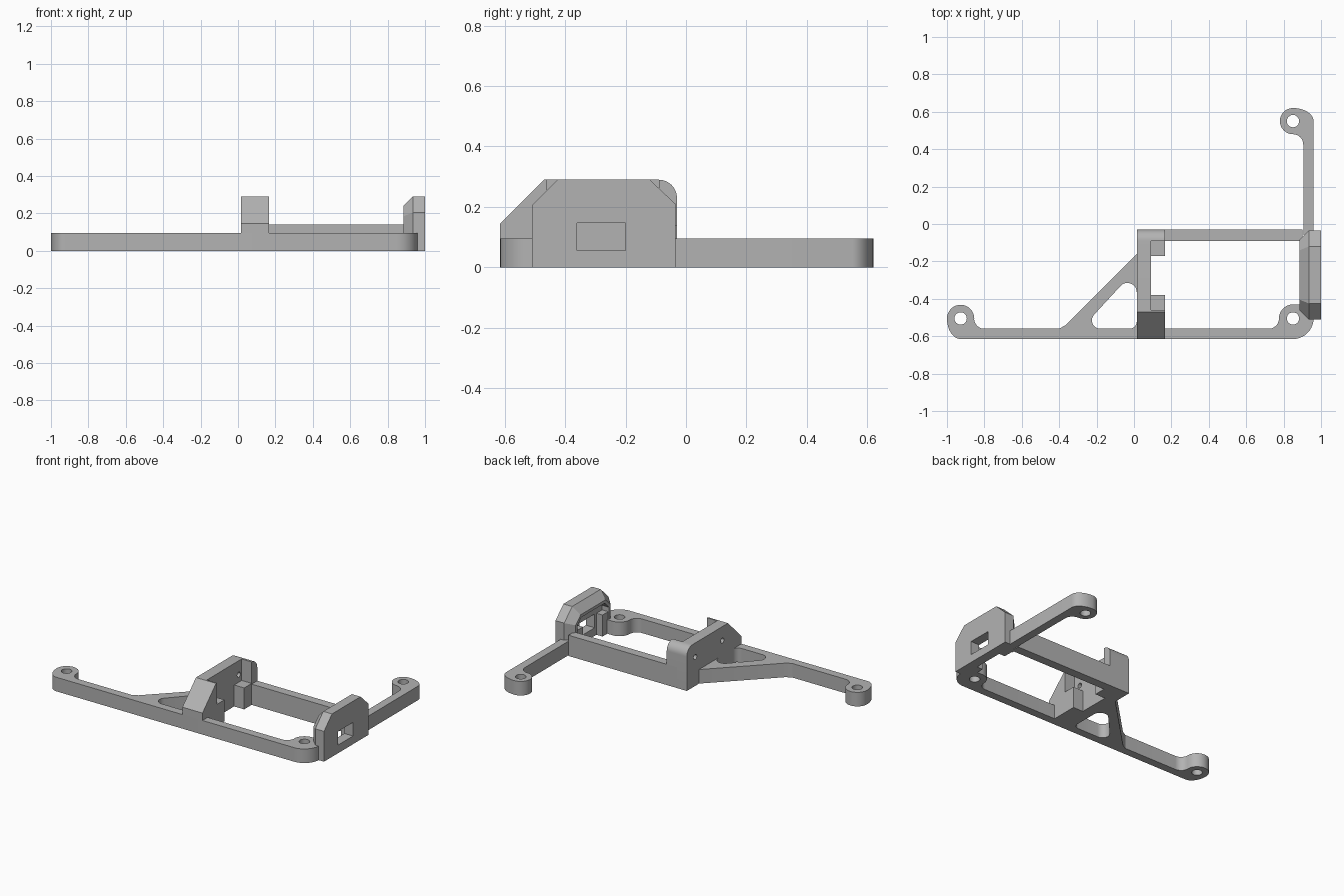
import bpy, bmesh
from math import sin, cos, radians
from mathutils import Matrix

cube = bpy.data.objects.get("Cube")
if cube:
    bpy.data.objects.remove(cube, do_unlink=True)

grey = bpy.data.materials.new("plain_grey")
grey.use_nodes = True
GREY = (0.45, 0.45, 0.45, 1)
grey.diffuse_color = GREY
grey.node_tree.nodes["Principled BSDF"].inputs["Base Color"].default_value = GREY

# Turns a flat profile (y, z) into a part that is extruded along x
ALONG_X = Matrix(((0, 0, 1, 0), (1, 0, 0, 0), (0, 1, 0, 0), (0, 0, 0, 1)))


def arc(cx, cy, rx, start, end, ry=None, steps=10):
    ry = ry or rx
    angles = [radians(start + (end - start) * i / steps) for i in range(steps + 1)]
    return [(cx + rx * cos(a), cy + ry * sin(a)) for a in angles]


def hole(cx, cy, r):
    return arc(cx, cy, r, 0, 345, steps=23)


def rect(a0, b0, a1, b1):
    return [(a0, b0), (a1, b0), (a1, b1), (a0, b1)]


def finish(name, bm):
    bmesh.ops.remove_doubles(bm, verts=bm.verts, dist=0.0002)
    bmesh.ops.recalc_face_normals(bm, faces=bm.faces)
    mesh = bpy.data.meshes.new(name)
    bm.to_mesh(mesh)
    bm.free()
    mesh.materials.append(grey)
    obj = bpy.data.objects.new(name, mesh)
    bpy.context.collection.objects.link(obj)
    bpy.ops.object.select_all(action="DESELECT")
    obj.select_set(True)
    bpy.context.view_layer.objects.active = obj
    bpy.ops.object.shade_smooth_by_angle(angle=radians(25))


def prism(name, loops, low, high, along_x=False):
    """Extrude an outline with holes from low to high."""
    curve = bpy.data.curves.new(name + "_profile", "CURVE")
    curve.dimensions = "2D"
    curve.fill_mode = "BOTH"
    curve.extrude = (high - low) / 2
    for loop in loops:
        spline = curve.splines.new("POLY")
        spline.points.add(len(loop) - 1)
        for point, (a, b) in zip(spline.points, loop):
            point.co = (a, b, 0, 1)
        spline.use_cyclic_u = True
    helper = bpy.data.objects.new(name + "_profile", curve)
    bpy.context.collection.objects.link(helper)
    bpy.context.view_layer.update()
    evaluated = helper.evaluated_get(bpy.context.evaluated_depsgraph_get())
    mesh = bpy.data.meshes.new_from_object(evaluated)
    bm = bmesh.new()
    bm.from_mesh(mesh)
    bpy.data.objects.remove(helper, do_unlink=True)
    bpy.data.meshes.remove(mesh)
    bmesh.ops.translate(bm, verts=bm.verts, vec=(0, 0, (low + high) / 2))
    if along_x:
        bmesh.ops.transform(bm, matrix=ALONG_X, verts=bm.verts)
    finish(name, bm)


THICK = 0.095
TOP = 0.29

# Front rail with both screw ears and the diagonal brace
rail = (arc(0.85, -0.505, 0.11, -90, 0)
        + [(0.96, -0.43)]
        + arc(0.85, -0.505, 0.075, 90, 180)
        + arc(0.72, -0.505, 0.055, 0, -90)
        + [(0.09, -0.56), (0.09, -0.16), (0.015, -0.16), (-0.365, -0.54), (-0.4, -0.56)]
        + arc(-0.8, -0.505, 0.055, -90, -180)
        + arc(-0.927, -0.505, 0.073, 0, 180, steps=16)
        + arc(-0.927, -0.505, 0.073, 180, 270, ry=0.11)[1:])
brace_gap = (arc(-0.025, -0.52, 0.04, -90, 0)
             + arc(-0.035, -0.365, 0.05, 0, 135)
             + arc(-0.18, -0.515, 0.045, 135, 270))
prism("front_rail", [rail, brace_gap, hole(0.85, -0.505, 0.033),
                     hole(-0.927, -0.505, 0.033)], 0, THICK)

# Back arm with its screw ear
arm = ([(0.905, -0.06), (0.96, -0.06)]
       + arc(0.85, 0.55, 0.11, 0, 90, ry=0.07)
       + arc(0.85, 0.55, 0.07, 90, 270, steps=16)[1:]
       + arc(0.85, 0.425, 0.055, 90, 0)[1:])
prism("back_arm", [arm, hole(0.85, 0.55, 0.033)], 0, THICK)

# Back rail
prism("back_rail", [rect(0.09, -0.09, 0.9, -0.03)], 0, 0.14)

# Middle wall with two screw holes, and the full-height ends it joins
rounded = arc(-0.09, TOP - 0.06, 0.06, 0, 90)
slope = [(-0.47, TOP), (-0.615, 0.145)]
wall = [(-0.615, 0), (-0.03, 0)] + rounded + slope
prism("middle_wall", [wall, hole(-0.12, 0.195, 0.017), hole(-0.41, 0.195, 0.017)],
      0.015, 0.09, True)
prism("sloped_end", [[(-0.615, 0), (-0.46, 0), (-0.46, TOP)] + slope], 0.09, 0.165, True)
prism("rounded_end", [[(-0.09, 0), (-0.03, 0)] + rounded], 0.09, 0.165, True)

# Low support tabs on both holders
for side, x0, x1, margin in (("middle", 0.09, 0.165, 0), ("end", 0.89, 0.935, 0.01)):
    prism(side + "_front_tab", [rect(-0.46 + margin, 0, -0.38, 0.145)], x0, x1, True)
    prism(side + "_back_tab", [rect(-0.17, 0, -0.09 - margin, 0.145)], x0, x1, True)


# End plate with a window
def arch(d):
    k = 0.41 * d
    return [(-0.51 + d, 0), (-0.51 + d, 0.205 - k), (-0.425 + k, TOP - d),
            (-0.12 - k, TOP - d), (-0.035 - d, 0.21 - k), (-0.035 - d, 0)]


prism("end_plate", [arch(0), rect(-0.36, 0.055, -0.2, 0.147)], 0.935, 1, True)

# Bevelled rim around the inner side of the end plate
bm = bmesh.new()
loops = [[bm.verts.new((x, y, z)) for y, z in arch(d)]
         for d, x in ((0, 0.935), (0.05, 0.885), (0.07, 0.885), (0.07, 0.935))]
for i in range(4):
    a, b = loops[i], loops[(i + 1) % 4]
    for j in range(5):
        bm.faces.new((a[j], a[j + 1], b[j + 1], b[j]))
for end in (0, -1):
    bm.faces.new([loop[end] for loop in loops])
finish("end_rim", bm)
